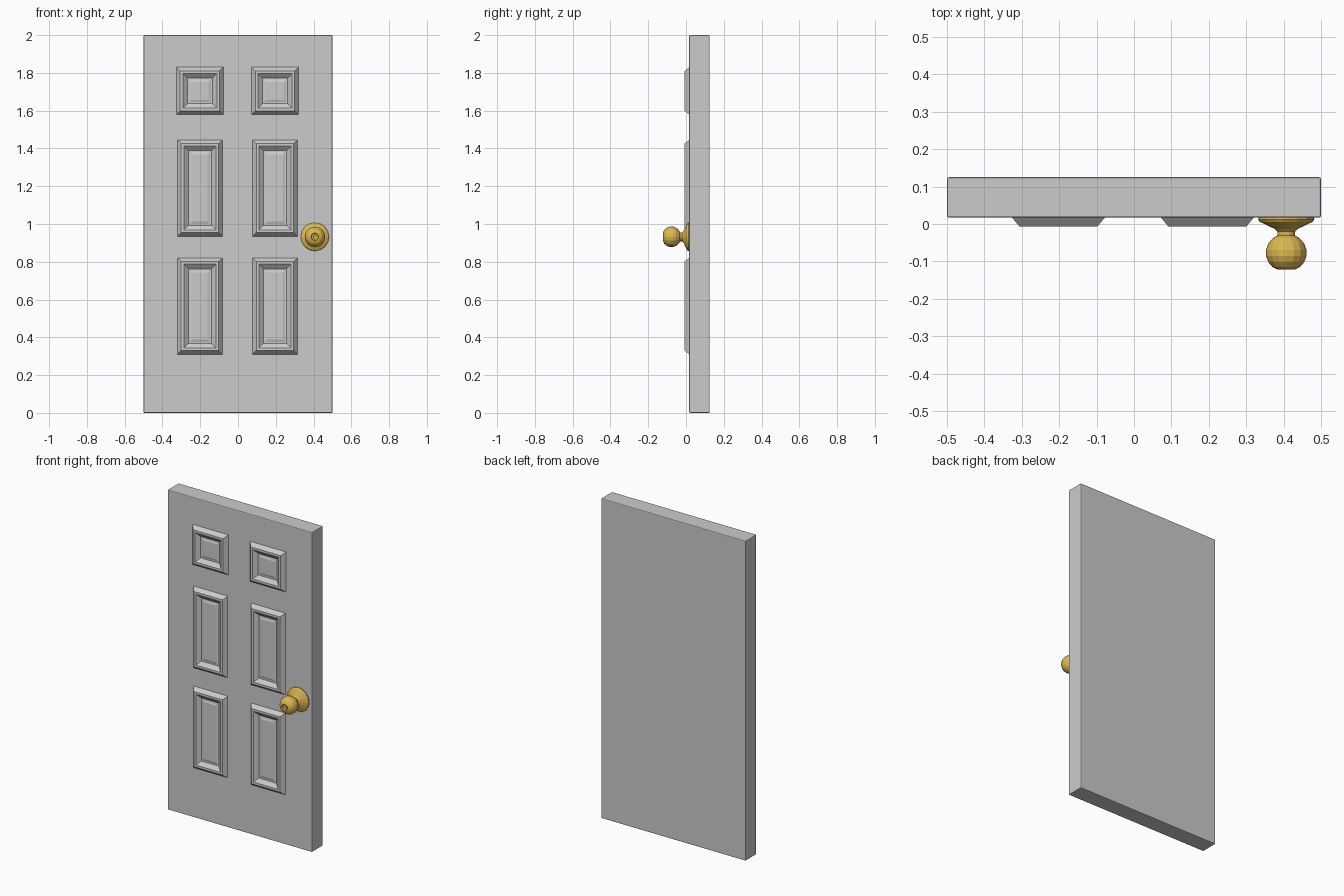
import bpy, bmesh, math

if "Cube" in bpy.data.objects:
    bpy.data.objects.remove(bpy.data.objects["Cube"])

FRONT = 0.017   # y of the slab's front face


def make_object(name, bm):
    bmesh.ops.recalc_face_normals(bm, faces=bm.faces)
    mesh = bpy.data.meshes.new(name)
    bm.to_mesh(mesh)
    bm.free()
    obj = bpy.data.objects.new(name, mesh)
    bpy.context.collection.objects.link(obj)
    return obj


def bridge(bm, rings):
    for a, b in zip(rings, rings[1:]):
        n = len(a)
        for i in range(n):
            bm.faces.new((a[i], a[(i + 1) % n], b[(i + 1) % n], b[i]))


# Door slab with slightly softened edges
bm = bmesh.new()
bmesh.ops.create_cube(bm, size=1)
bmesh.ops.scale(bm, vec=(1, 0.125 - FRONT, 2), verts=bm.verts)
bmesh.ops.translate(bm, vec=(0, (0.125 + FRONT) / 2, 1), verts=bm.verts)
slab = make_object("door_slab", bm)
bev = slab.modifiers.new("soft_edges", 'BEVEL')
bev.width = 0.005
bev.segments = 2

# Moulded panels: (inset from outer edge, y) steps, closed front and back
MOULDING = [(0, FRONT + 0.003), (0, FRONT), (0.02, -0.007), (0.034, -0.007),
            (0.058, 0.013), (0.066, 0.013), (0.078, 0.009)]


def panel(name, x0, x1, z0, z1):
    bm = bmesh.new()
    rings = []
    for d, y in MOULDING:
        corners = ((x0 + d, z0 + d), (x1 - d, z0 + d), (x1 - d, z1 - d), (x0 + d, z1 - d))
        rings.append([bm.verts.new((x, y, z)) for x, z in corners])
    bridge(bm, rings)
    bm.faces.new(rings[0])
    bm.faces.new(rings[-1])
    make_object(name, bm)


ROWS = [("lower", 0.31, 0.821, 0), ("middle", 0.935, 1.446, 0), ("upper", 1.579, 1.83, 0.005)]
for row, z0, z1, extra in ROWS:
    for side, x0, x1 in (("left", -0.321, -0.083), ("right", 0.077, 0.315)):
        panel(f"{row}_{side}_panel", x0 - extra, x1 + extra, z0, z1)

# Turned knob: (radius, y) profile from rosette through neck and ball to keyhole
KNOB = [(0.074, FRONT + 0.003), (0.075, 0.012), (0.071, 0.006), (0.048, -0.005),
        (0.031, -0.013), (0.024, -0.02), (0.024, -0.031), (0.036, -0.038),
        (0.048, -0.052), (0.054, -0.069), (0.054, -0.086), (0.048, -0.102),
        (0.037, -0.115), (0.024, -0.121), (0.02, -0.121), (0.018, -0.111),
        (0.01, -0.111), (0.009, -0.116)]
SEGMENTS = 16
bm = bmesh.new()
rings = []
for r, y in KNOB:
    angles = [2 * math.pi * i / SEGMENTS for i in range(SEGMENTS)]
    rings.append([bm.verts.new((0.407 + r * math.cos(a), y, 0.932 + r * math.sin(a)))
                  for a in angles])
bridge(bm, rings)
bm.faces.new(rings[0])
bm.faces.new(rings[-1])
knob = make_object("door_knob", bm)

brass = bpy.data.materials.new("brass")
brass.diffuse_color = (0.72, 0.48, 0.08, 1)
brass.use_nodes = True
brass.node_tree.nodes["Principled BSDF"].inputs["Base Color"].default_value = brass.diffuse_color
knob.data.materials.append(brass)
